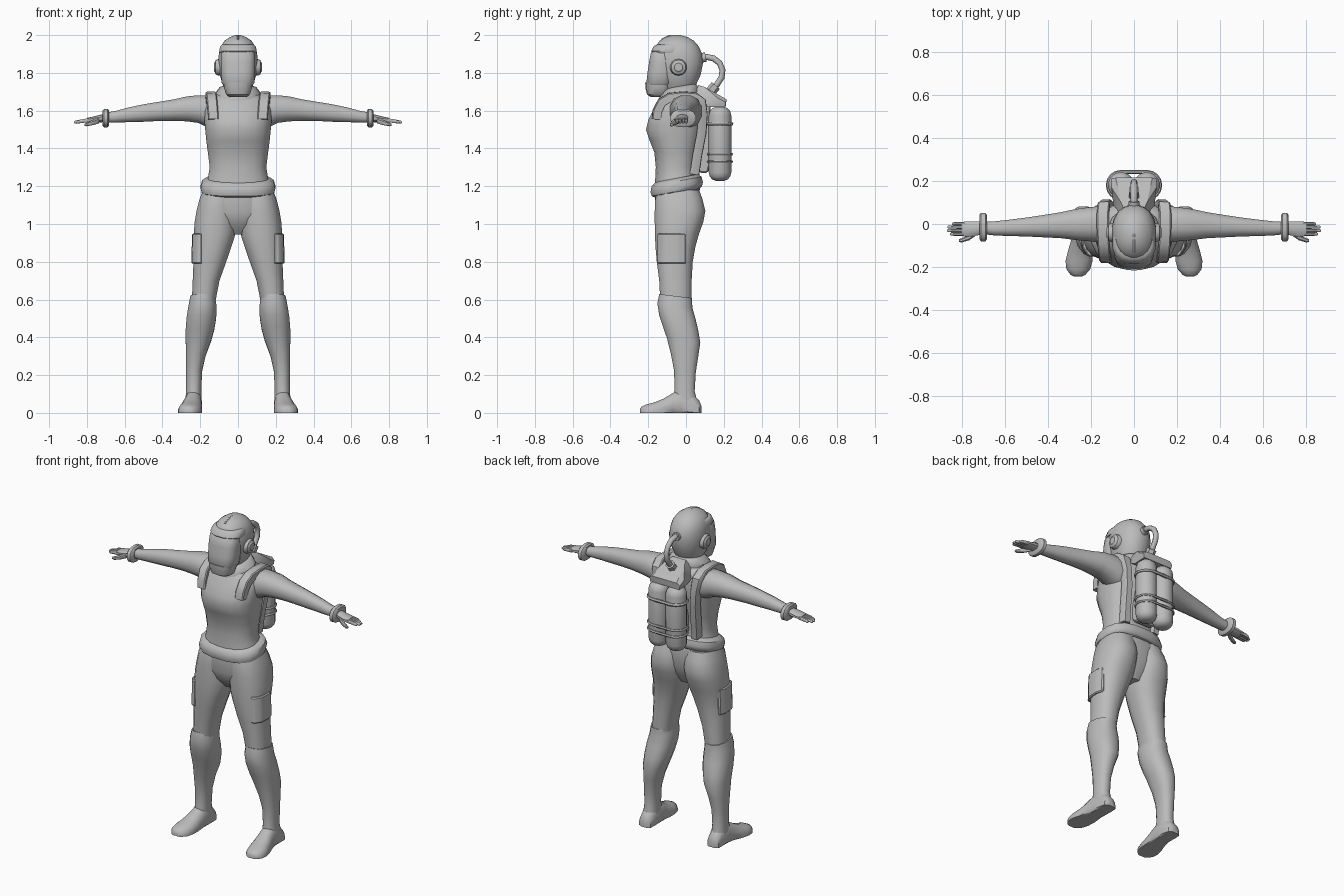
import bpy, bmesh, math
from mathutils import Vector, Matrix

grey = bpy.data.materials.new("plain_grey")
grey.diffuse_color = (0.5, 0.5, 0.5, 1)


def finish(name, bm, mirror=False, angle=40):
    bmesh.ops.remove_doubles(bm, verts=bm.verts, dist=0.0004)
    bmesh.ops.recalc_face_normals(bm, faces=bm.faces)
    me = bpy.data.meshes.new(name)
    bm.to_mesh(me)
    bm.free()
    me.materials.append(grey)
    ob = bpy.data.objects.new(name, me)
    bpy.context.collection.objects.link(ob)
    bpy.ops.object.select_all(action='DESELECT')
    ob.select_set(True)
    bpy.context.view_layer.objects.active = ob
    bpy.ops.object.shade_smooth_by_angle(angle=math.radians(angle))
    if mirror:
        ob.modifiers.new("mirror", 'MIRROR').use_mirror_merge = False
    return ob


def loft(name, axis, rows, n=16, e=2.3, tilt=0.0, mirror=False, floor=None):
    """Skin over rounded rings; row = (position, a0, a1, b0, b1)."""
    bm = bmesh.new()
    rings = []
    for t, a0, a1, b0, b1 in rows:
        ring = []
        for i in range(n):
            q = 2 * math.pi * (i + 0.5) / n
            c, s = math.cos(q), math.sin(q)
            k = 1 / math.cos(math.pi / n) ** 0.7
            a = (a0 + a1) / 2 + (a1 - a0) / 2 * min(1, k * abs(c) ** (2 / e)) * (1 if c > 0 else -1)
            b = (b0 + b1) / 2 + (b1 - b0) / 2 * min(1, k * abs(s) ** (2 / e)) * (1 if s > 0 else -1)
            co = {'z': (a, b, t + tilt * b), 'x': (t, a, b), 'y': (a, t, b)}[axis]
            if floor is not None:
                co = (co[0], co[1], max(co[2], floor))
            ring.append(bm.verts.new(co))
        rings.append(ring)
    for r, s in zip(rings, rings[1:]):
        for i in range(n):
            j = (i + 1) % n
            bm.faces.new((r[i], r[j], s[j], s[i]))
    bm.faces.new(rings[0])
    bm.faces.new(rings[-1])
    return finish(name, bm, mirror)


def tube(name, pts, radius, closed=False, n=8):
    """Round tube along a path."""
    bm = bmesh.new()
    pts = [Vector(p) for p in pts]
    m = len(pts)
    rings = []
    for i, p in enumerate(pts):
        a = pts[(i - 1) % m] if closed or i else p
        b = pts[(i + 1) % m] if closed or i < m - 1 else p
        d = (b - a).normalized()
        u = d.cross(Vector((1, 0, 0)) if abs(d.z) > 0.01 or not closed else Vector((0, 0, 1))).normalized()
        v = d.cross(u)
        rings.append([bm.verts.new(p + radius * (u * math.cos(2 * math.pi * k / n) + v * math.sin(2 * math.pi * k / n)))
                      for k in range(n)])
    for i in range(m if closed else m - 1):
        r, s = rings[i], rings[(i + 1) % m]
        for k in range(n):
            bm.faces.new((r[k], r[(k + 1) % n], s[(k + 1) % n], s[k]))
    if not closed:
        bm.faces.new(rings[0])
        bm.faces.new(rings[-1])
    return finish(name, bm, angle=50)


def hull(name, pts, mirror=False, bevel=0.0):
    bm = bmesh.new()
    for p in pts:
        bm.verts.new(p)
    bmesh.ops.convex_hull(bm, input=bm.verts)
    bmesh.ops.dissolve_limit(bm, angle_limit=0.02, verts=bm.verts, edges=bm.edges)
    if bevel:
        bmesh.ops.bevel(bm, geom=bm.edges[:], offset=bevel, segments=1, affect='EDGES')
    return finish(name, bm, mirror, 30)


def sym(rows):
    return [(z, -h, h, y0, y1) for z, h, y0, y1 in rows]


# torso, pelvis and neck
loft("torso", 'z', sym([
    (1.18, .180, -.165, .075), (1.24, .160, -.163, .06), (1.30, .150, -.160, .055),
    (1.38, .160, -.168, .065), (1.44, .168, -.192, .08), (1.50, .174, -.212, .095),
    (1.55, .178, -.200, .10), (1.60, .180, -.175, .10), (1.65, .172, -.145, .095),
    (1.68, .135, -.125, .08), (1.70, .085, -.10, .05)]), n=20, e=2.4)
loft("pelvis", 'z', sym([
    (1.22, .175, -.160, .065), (1.15, .195, -.165, .075), (1.06, .200, -.165, .07),
    (1.00, .14, -.145, .05), (.945, .045, -.10, .02)]), n=20)
loft("neck", 'z', sym([(1.64, .08, -.11, .05), (1.78, .07, -.11, .05)]))
loft("collar", 'z', sym([(1.67, .115, -.145, .07), (1.70, .118, -.14, .07),
                         (1.725, .098, -.12, .06), (1.735, .075, -.10, .05)]), tilt=.15)
loft("belt", 'z', sym([(1.172, .18, -.165, .07), (1.182, .193, -.182, .084), (1.205, .198, -.188, .09),
                       (1.235, .190, -.182, .082), (1.252, .165, -.16, .062)]), n=16, e=2.6, tilt=.19)

# legs
loft("thigh", 'z', [
    (1.18, .012, .185, -.15, .07), (1.13, .006, .205, -.163, .088), (1.07, .004, .220, -.166, .103),
    (1.01, .006, .230, -.166, .092), (.95, .012, .234, -.165, .070), (.88, .035, .232, -.162, .050),
    (.80, .062, .236, -.155, .036), (.70, .098, .240, -.142, .030), (.56, .125, .246, -.135, .028)],
    mirror=True)
loft("boot_shaft", 'z', [
    (.610, .130, .240, -.13, .025), (.612, .122, .252, -.142, .032), (.56, .114, .262, -.152, .034),
    (.50, .115, .272, -.142, .052), (.44, .125, .277, -.122, .066), (.38, .142, .277, -.100, .076),
    (.30, .172, .276, -.080, .064), (.22, .190, .275, -.064, .052), (.12, .194, .275, -.060, .046),
    (.03, .192, .28, -.075, .07)], tilt=-.12, mirror=True, floor=0)
loft("boot_foot", 'y', [
    (.082, .215, .255, -.04, .035), (.070, .196, .275, -.05, .065), (.03, .190, .280, -.06, .11),
    (-.03, .190, .282, -.06, .125), (-.07, .190, .290, -.055, .105), (-.12, .190, .305, -.05, .075),
    (-.17, .192, .318, -.045, .055), (-.21, .203, .314, -.04, .045), (-.235, .225, .295, -.03, .033),
    (-.243, .24, .28, -.02, .022)], mirror=True, floor=0)
hull("thigh_pocket", [(x, y, z) for z, o in ((.79, .012), (.95, .007)) for x, y in
                      ((.19, -.15), (.205 + o, -.15), (.232 + o, -.11), (.236 + o, -.04), (.222 + o, 0), (.19, 0))],
     mirror=True, bevel=.006)

# arms
loft("arm", 'x', [
    (.10, -.085, .085, 1.50, 1.675), (.17, -.085, .082, 1.515, 1.682), (.21, -.080, .078, 1.535, 1.682),
    (.27, -.075, .070, 1.543, 1.676), (.34, -.066, .055, 1.546, 1.660), (.42, -.062, .042, 1.545, 1.647),
    (.50, -.058, .030, 1.541, 1.634), (.58, -.056, .020, 1.539, 1.617), (.65, -.053, .012, 1.537, 1.598),
    (.71, -.046, .010, 1.537, 1.588)], n=12, mirror=True)
loft("wrist_cuff", 'x', [
    (.682, -.07, .04, 1.522, 1.60), (.690, -.082, .052, 1.512, 1.608), (.710, -.082, .052, 1.512, 1.608),
    (.718, -.07, .04, 1.522, 1.60)], n=14, mirror=True)
loft("palm", 'x', [
    (.70, -.045, .010, 1.540, 1.583), (.73, -.054, .012, 1.538, 1.578), (.77, -.060, .012, 1.537, 1.568),
    (.80, -.056, .010, 1.538, 1.562)], n=10, mirror=True)
for i, (y, tip) in enumerate(((-.047, .855), (-.031, .868), (-.014, .866), (.001, .845))):
    loft("finger_%d" % (i + 1), 'x', [
        (.785, y - .009, y + .009, 1.538, 1.561), (.83, y - .008, y + .008, 1.535, 1.554),
        (tip - .006, y - .007, y + .007, 1.532, 1.547), (tip, y - .004, y + .004, 1.535, 1.543)],
        n=8, mirror=True)
loft("thumb", 'x', [
    (.735, -.055, -.03, 1.533, 1.565), (.765, -.076, -.050, 1.524, 1.552),
    (.80, -.086, -.066, 1.517, 1.537), (.812, -.083, -.070, 1.519, 1.532)], n=8, mirror=True)

# helmet
loft("helmet", 'z', sym([
    (1.70, .060, -.11, .035), (1.74, .082, -.14, .055), (1.79, .097, -.155, .078),
    (1.85, .104, -.168, .090), (1.90, .102, -.172, .086), (1.94, .092, -.162, .068),
    (1.97, .072, -.140, .042), (1.99, .042, -.105, .008), (2.0, .015, -.07, -.03)]), n=20, e=2.15)
loft("visor", 'z', sym([
    (1.735, .078, -.205, -.08), (1.745, .086, -.210, -.07), (1.80, .090, -.204, -.06),
    (1.86, .091, -.195, -.06), (1.905, .087, -.186, -.07), (1.915, .08, -.176, -.08)]), n=16, e=2.8)
loft("chin_guard", 'z', sym([
    (1.672, .045, -.185, -.10), (1.685, .063, -.206, -.09), (1.72, .074, -.215, -.08),
    (1.748, .076, -.216, -.08)]), n=14, e=2.6)
loft("brow_rim", 'z', sym([(1.905, .097, -.178, .0), (1.915, .100, -.184, .0), (1.94, .094, -.172, .0),
                           (1.95, .085, -.155, .0)]), n=16, e=2.4)
loft("earpiece", 'x', [
    (.085, -.085, .005, 1.785, 1.875), (.108, -.083, .003, 1.787, 1.873), (.118, -.078, -.002, 1.792, 1.868),
    (.120, -.070, -.010, 1.80, 1.86), (.127, -.062, -.018, 1.808, 1.852)], n=14, e=2, mirror=True)
tube("crest_ridge", [(0, -.13, 1.975), (0, -.09, 1.995), (0, -.05, 1.997), (0, 0, 1.986), (0, .04, 1.965)], .005)

# air hose and fittings
tube("air_hose", [(0, .06, 1.875), (0, .105, 1.885), (0, .145, 1.877), (0, .178, 1.852), (0, .193, 1.815),
                  (0, .188, 1.775), (0, .165, 1.74), (0, .135, 1.705), (0, .11, 1.67)], .016)
tube("hose_socket", [(0, .07, 1.877), (0, .105, 1.884)], .025)
tube("hose_nut", [(0, .158, 1.733), (0, .125, 1.694)], .028, n=6)

# back pack
hull("pack_cover", [(s * x, y, z) for s in (-1, 1) for x, y, z in (
    (.045, .065, 1.735), (.07, .045, 1.69), (.095, .08, 1.64), (.06, .10, 1.725), (.105, .17, 1.665),
    (.105, .21, 1.645), (.085, .215, 1.66), (.10, .21, 1.62), (.095, .12, 1.62))])
hull("back_plate", [(sx * .06, y, z) for sx in (-1, 1) for y, z in (
    (.05, 1.30), (.075, 1.27), (.115, 1.27), (.13, 1.32), (.13, 1.63), (.06, 1.63))], bevel=.008)
loft("air_tank", 'z', [(z, .06 - r, .06 + r, .18 - r, .18 + r) for z, r in (
    (1.228, .02), (1.235, .04), (1.25, .054), (1.272, .06), (1.575, .06), (1.598, .054),
    (1.614, .038), (1.622, .018))], n=16, e=2, mirror=True)
half = [(.06 + .061 * math.cos(a), .18 + .061 * math.sin(a))
        for a in [math.radians(-90 + 22.5 * k) for k in range(9)]]
stadium = half + [(-x, y) for x, y in reversed(half)]
for i, z in enumerate((1.53, 1.37, 1.33)):
    tube("tank_band_%d" % (i + 1), [(x, y, z) for x, y in stadium], .008 if i else .010, True, 6)

# shoulder harness: a flat ribbon running over each shoulder
path = [(-.172, 1.555, .13), (-.168, 1.60, .133), (-.140, 1.655, .138), (-.09, 1.685, .142), (-.02, 1.692, .145),
        (.05, 1.688, .145), (.095, 1.655, .14), (.105, 1.58, .13), (.098, 1.48, .12), (.075, 1.36, .11),
        (.06, 1.26, .105)]
bm = bmesh.new()
rings = []
for i, (y, z, x) in enumerate(path):
    a, b = path[max(i - 1, 0)], path[min(i + 1, len(path) - 1)]
    d = Vector((0, b[0] - a[0], b[1] - a[1])).normalized()
    nrm = Vector((0, -d.z, d.y))
    c = Vector((x, y, z))
    w = .028 if i < 7 else .022
    rings.append([bm.verts.new(c + Vector((sx * w, 0, 0)) + nrm * t)
                  for sx, t in ((-1, -.03), (1, -.04), (1, .002), (.8, .008), (-.8, .010), (-1, .004))])
for r, s in zip(rings, rings[1:]):
    for k in range(6):
        bm.faces.new((r[k], r[(k + 1) % 6], s[(k + 1) % 6], s[k]))
bm.faces.new(rings[0])
bm.faces.new(rings[-1])
finish("shoulder_strap", bm, mirror=True)
